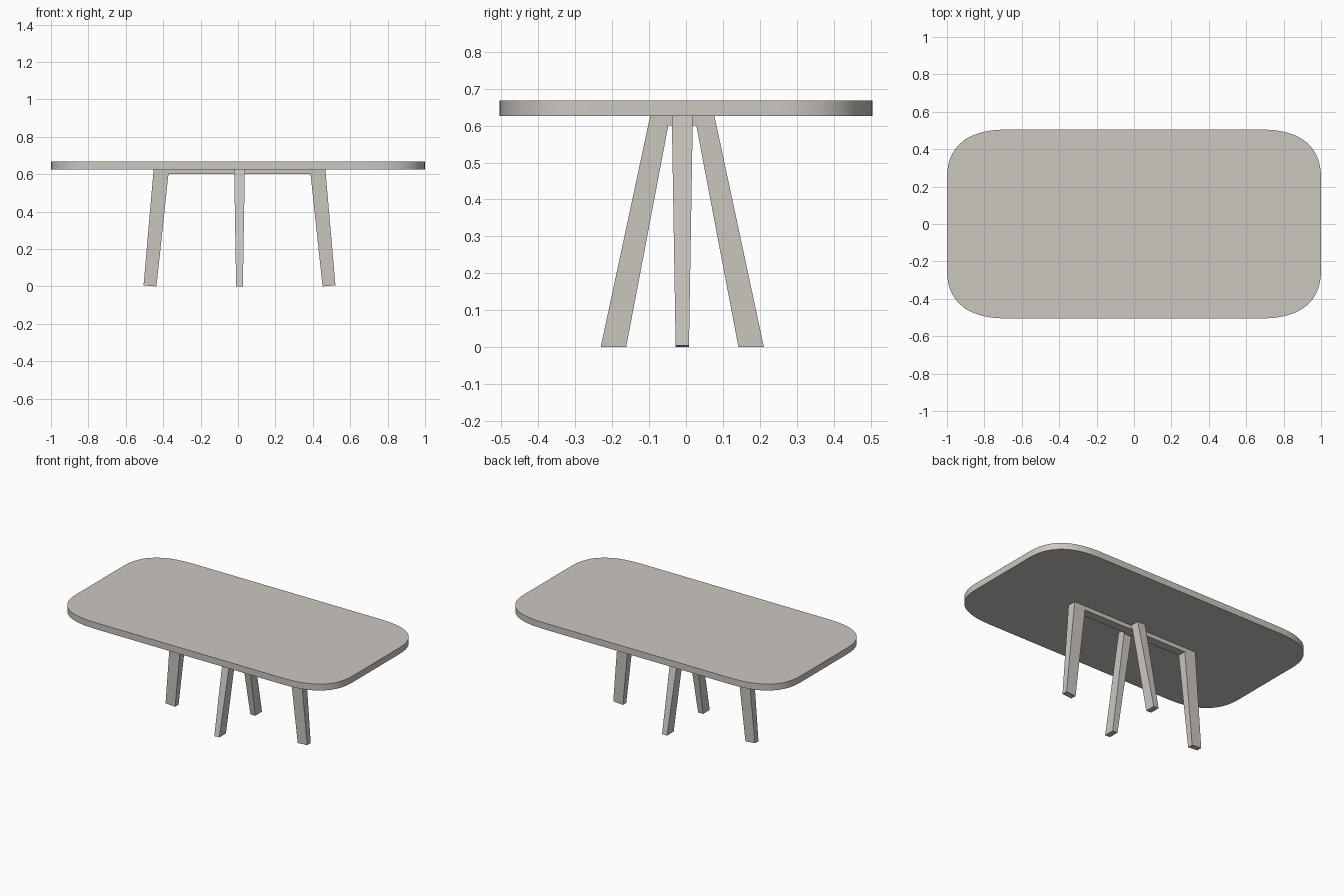
import bpy, bmesh
from mathutils import Vector
from mathutils.geometry import interpolate_bezier

if "Cube" in bpy.data.objects:
    bpy.data.objects.remove(bpy.data.objects["Cube"])

mat = bpy.data.materials.new("warm grey")
mat.diffuse_color = (0.60, 0.57, 0.53, 1)
mat.use_nodes = True
mat.node_tree.nodes["Principled BSDF"].inputs["Base Color"].default_value = mat.diffuse_color


def finish(bm, name):
    bmesh.ops.recalc_face_normals(bm, faces=bm.faces)
    me = bpy.data.meshes.new(name)
    bm.to_mesh(me)
    bm.free()
    me.materials.append(mat)
    ob = bpy.data.objects.new(name, me)
    bpy.context.collection.objects.link(ob)
    return ob


# Tabletop: rectangle with soft, slightly squarish corners
W, D, Z0, Z1 = 1.0, 0.505, 0.626, 0.668
RX, RY, H = 0.32, 0.26, 0.66
corner = interpolate_bezier(Vector((W, D - RY, 0)), Vector((W, D - RY + H * RY, 0)),
                            Vector((W - RX + H * RX, D, 0)), Vector((W - RX, D, 0)), 20)
outline = []
for sx, sy in ((1, 1), (-1, 1), (-1, -1), (1, -1)):
    pts = [(p.x * sx, p.y * sy) for p in corner]
    outline += pts if sx * sy > 0 else pts[::-1]
bm = bmesh.new()
base = bm.faces.new([bm.verts.new((x, y, Z0)) for x, y in outline])
ext = bmesh.ops.extrude_face_region(bm, geom=[base], use_keep_orig=True)
for v in ext["geom"]:
    if isinstance(v, bmesh.types.BMVert):
        v.co.z = Z1
top = finish(bm, "tabletop")
bpy.context.view_layer.objects.active = top
top.select_set(True)
bpy.ops.object.shade_smooth_by_angle(angle=0.6)


# Leg frames: inverted U of two splayed legs and a bar, thinner at the feet
def leg_frame(name, top_out, top_in, foot_out, foot_in, lift, along_x):
    cx, cy, zt, zb = 0.008, -0.010, Z0, 0.60
    bm = bmesh.new()

    def prism(profile):
        rings = []
        for side in (-1, 1):
            ring = []
            for u, z in profile:
                t = side * (0.018 + 0.0105 * z / zt)
                x, y = (u, t) if along_x else (t, u)
                ring.append(bm.verts.new((cx + x, cy + y, z)))
            rings.append(ring)
        a, b = rings
        bm.faces.new(a)
        bm.faces.new(b[::-1])
        n = len(a)
        for i in range(n):
            j = (i + 1) % n
            bm.faces.new((a[i], b[i], b[j], a[j]))

    for s in (-1, 1):
        prism([(s * foot_out, lift), (s * foot_in, 0), (s * top_in, zb),
               (s * top_in, zt), (s * top_out, zt)])
    prism([(-top_in, zb), (top_in, zb), (top_in, zt), (-top_in, zt)])
    return finish(bm, name)


leg_frame("long_leg_frame", 0.459, 0.380, 0.513, 0.444, 0.005, True)
leg_frame("short_leg_frame", 0.087, 0.038, 0.221, 0.152, 0.0, False)
